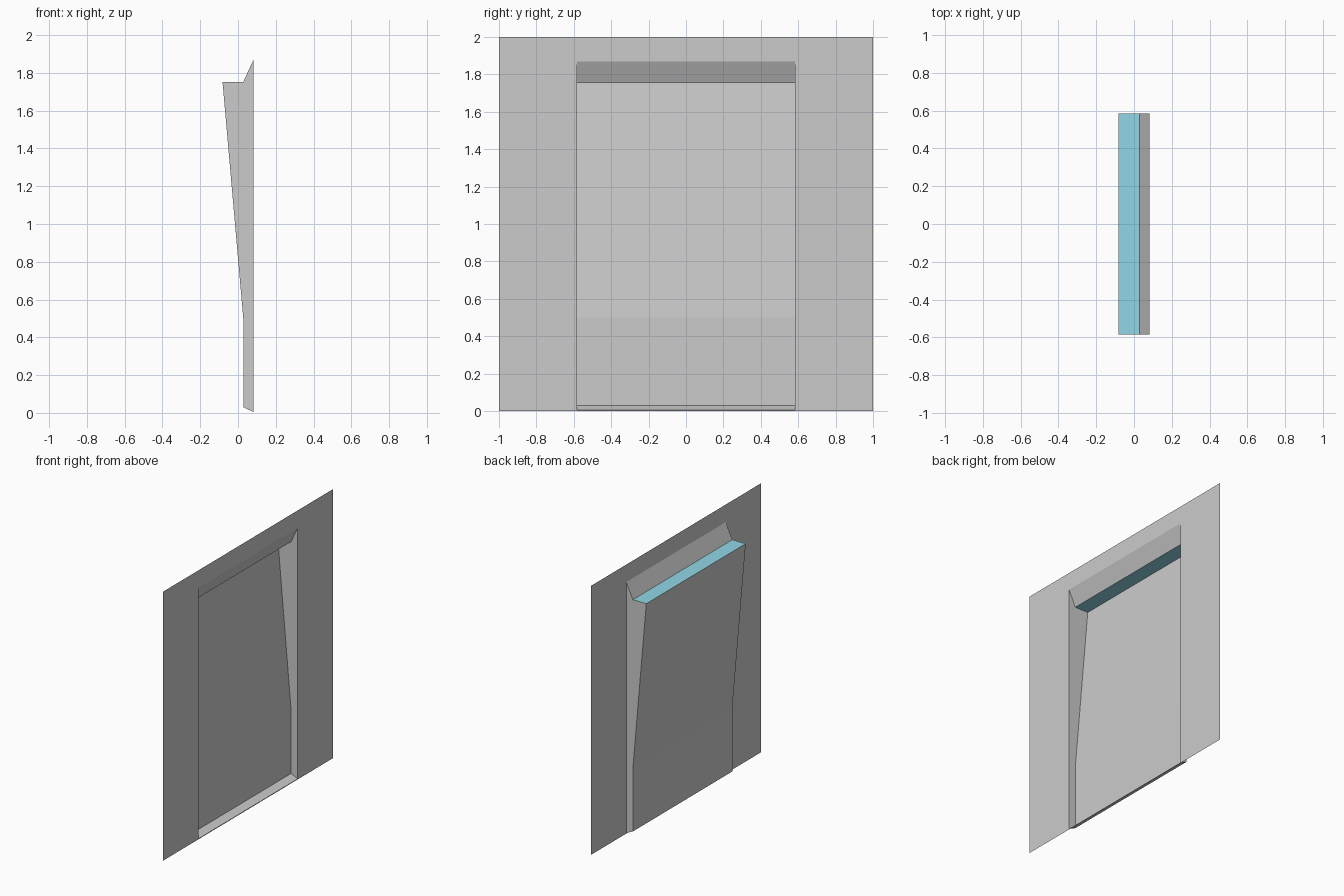
import bpy

cube = bpy.data.objects.get("Cube")
if cube:
    bpy.data.objects.remove(cube, do_unlink=True)


def make_material(name, rgb):
    mat = bpy.data.materials.new(name)
    mat.use_nodes = True
    color = (*rgb, 1.0)
    mat.diffuse_color = color
    mat.node_tree.nodes["Principled BSDF"].inputs["Base Color"].default_value = color
    return mat


def make_sheet(name, verts, faces, mat):
    mesh = bpy.data.meshes.new(name)
    mesh.from_pydata(verts, [], faces)
    mesh.materials.append(mat)
    obj = bpy.data.objects.new(name, mesh)
    bpy.context.collection.objects.link(obj)
    return obj


grey = make_material("wall grey", (0.6, 0.6, 0.6))
blue = make_material("pale blue", (0.285, 0.68, 0.79))

FRONT = 0.082      # plane of the wall sheet
HALF = 0.584       # half width of the recess
SILL, HEAD = 0.005, 1.87

# Wall sheet: a frame of four quads around the opening
outer = [(-1, 0), (1, 0), (1, 2), (-1, 2)]
inner = [(-HALF, SILL), (HALF, SILL), (HALF, HEAD), (-HALF, HEAD)]
frame_verts = [(FRONT, y, z) for y, z in outer + inner]
frame_faces = [(i, (i + 1) % 4, (i + 1) % 4 + 4, i + 4) for i in range(4)]
make_sheet("wall_sheet", frame_verts, frame_faces, grey)

# Recess section (x, z) from the sill, up the back, to the head
section = [(FRONT, SILL), (0.028, 0.03), (0.028, 0.5),
           (-0.082, 1.753), (0.028, 1.753), (FRONT, HEAD)]
parts = ["sill", "lower_back", "sloped_back", "ceiling_strip", "head_bevel"]

# Each section segment runs across the full width of the recess
for i, part in enumerate(parts):
    (xa, za), (xb, zb) = section[i], section[i + 1]
    quad = [(xa, -HALF, za), (xa, HALF, za), (xb, HALF, zb), (xb, -HALF, zb)]
    make_sheet(part, quad, [(0, 1, 2, 3)], blue if part == "ceiling_strip" else grey)

# Side cheeks close both ends of the recess
for side, y in (("left_cheek", -HALF), ("right_cheek", HALF)):
    order = section if y > 0 else section[::-1]
    make_sheet(side, [(x, y, z) for x, z in order], [tuple(range(len(order)))], grey)
